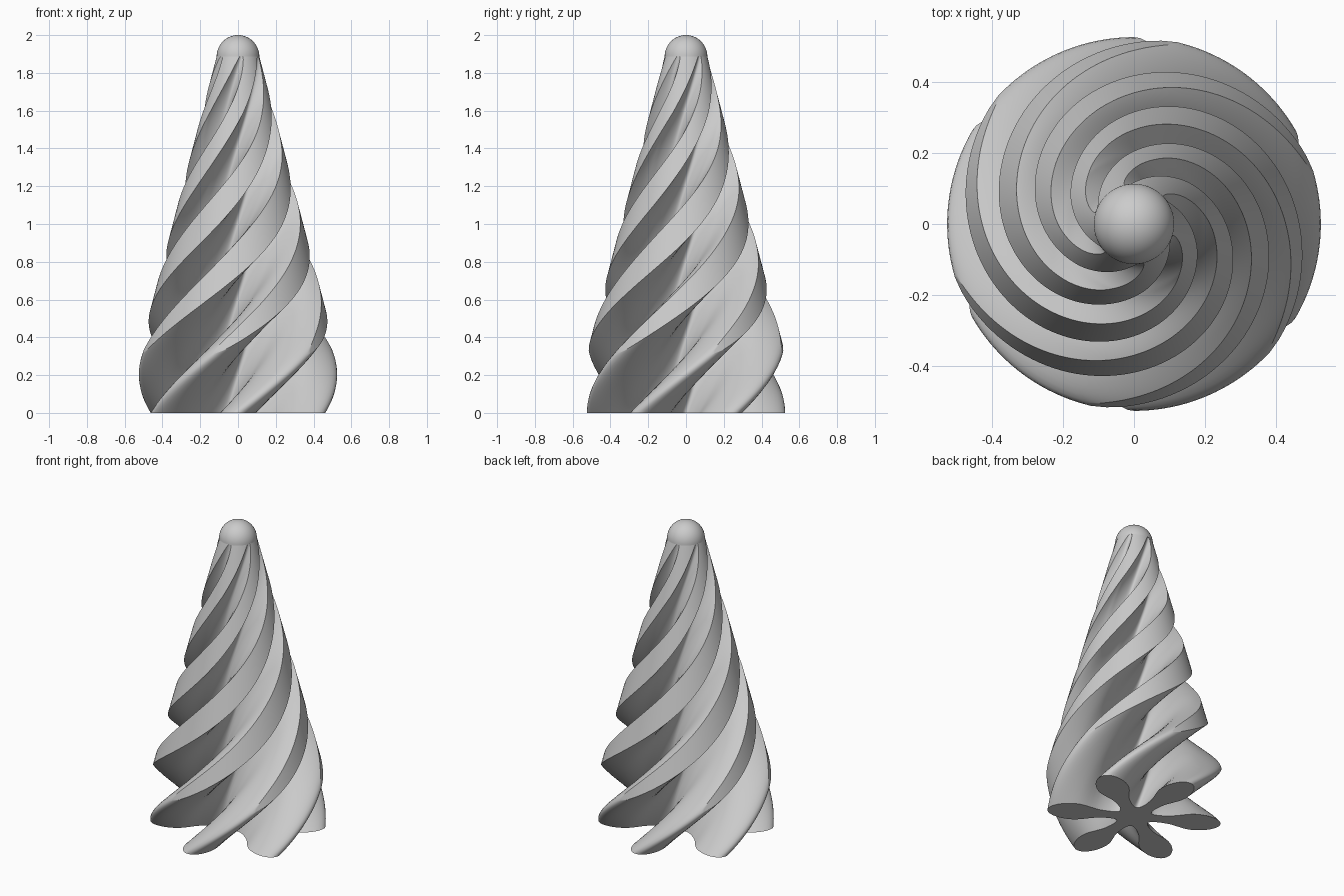
import bpy, bmesh, math

if "Cube" in bpy.data.objects:
    bpy.data.objects.remove(bpy.data.objects["Cube"])

ARMS = 6
CORE = 0.11          # radius at the bottom of the grooves
NECK = 0.19          # radius where the arms are narrowest
BULGE = 0.38         # radius where the arms are widest
TIP = 0.525          # outermost radius of the arms
DOME = 0.113
DOME_Z = 2.0 - DOME
TWIST = math.radians(148)   # turn per unit of height
RINGS = 120
SIDE, RIM = 20, 8    # samples along an arm side and across its rim

grey = bpy.data.materials.new("plain_grey")
grey.use_nodes = True
colour = (0.6, 0.6, 0.6, 1)
grey.diffuse_color = colour
grey.node_tree.nodes["Principled BSDF"].inputs["Base Color"].default_value = colour


def envelope(z):
    """Cone that trims the arms."""
    return min(TIP, DOME + 0.262 * (DOME_Z - z))


def half_angle(r):
    """Half the angle an arm covers at radius r."""
    neck_w, bulge_w = 0.044, 0.095
    if r < NECK:         # rounded groove floor
        t = (r - CORE) / (NECK - CORE)
        neck = math.asin(neck_w / NECK)
        return neck + (math.pi / ARMS - neck) * (1 - math.sqrt(max(0, 1 - (1 - t) ** 2)))
    if r < BULGE:        # arm swells outward
        t = (r - NECK) / (BULGE - NECK)
        width = neck_w + (bulge_w - neck_w) * t * t * (3 - 2 * t)
    else:                # elliptical end
        t = (r - BULGE) / (TIP - BULGE)
        width = bulge_w * math.sqrt(max(0, 1 - t * t))
    return math.asin(width / r)


def section(z):
    """Outline of all arms at one height."""
    limit = envelope(z)
    side = []
    for i in range(SIDE):
        r = CORE + (limit - CORE) * (1 - math.cos(math.pi * i / SIDE)) / 2
        side.append((r, half_angle(r)))
    edge = half_angle(limit)
    rim = [(limit, edge * (2 * i / RIM - 1)) for i in range(RIM + 1)]
    arm = [(r, -a) for r, a in side] + rim + [(r, a) for r, a in side[:0:-1]]
    points = []
    for k in range(ARMS):
        turn = math.pi / 2 + k * math.tau / ARMS + TWIST * z
        points += [(r * math.cos(a + turn), r * math.sin(a + turn), z) for r, a in arm]
    return points


def finish(bm, name):
    bmesh.ops.remove_doubles(bm, verts=bm.verts, dist=0.00002)
    bmesh.ops.recalc_face_normals(bm, faces=bm.faces)
    mesh = bpy.data.meshes.new(name)
    bm.to_mesh(mesh)
    bm.free()
    mesh.materials.append(grey)
    obj = bpy.data.objects.new(name, mesh)
    bpy.context.collection.objects.link(obj)
    bpy.ops.object.select_all(action="DESELECT")
    obj.select_set(True)
    bpy.context.view_layer.objects.active = obj
    bpy.ops.object.shade_smooth_by_angle(angle=math.radians(35))


# twisted body with six arms
bm = bmesh.new()
loops = [[bm.verts.new(p) for p in section(DOME_Z * i / RINGS)] for i in range(RINGS + 1)]
for low, high in zip(loops, loops[1:]):
    for i in range(len(low)):
        j = (i + 1) % len(low)
        bm.faces.new((low[i], low[j], high[j], high[i]))
bm.faces.new(loops[0][::-1])
bm.faces.new(loops[-1])
finish(bm, "twisted_body")

# rounded top
bm = bmesh.new()
profile = [bm.verts.new((DOME * math.cos(a), 0, DOME_Z + DOME * math.sin(a)))
           for a in (math.pi / 2 * i / 16 for i in range(17))]
edges = [bm.edges.new(pair) for pair in zip(profile, profile[1:])]
bmesh.ops.spin(bm, geom=profile + edges, cent=(0, 0, 0), axis=(0, 0, 1),
               angle=math.tau, steps=64)
finish(bm, "dome_tip")
